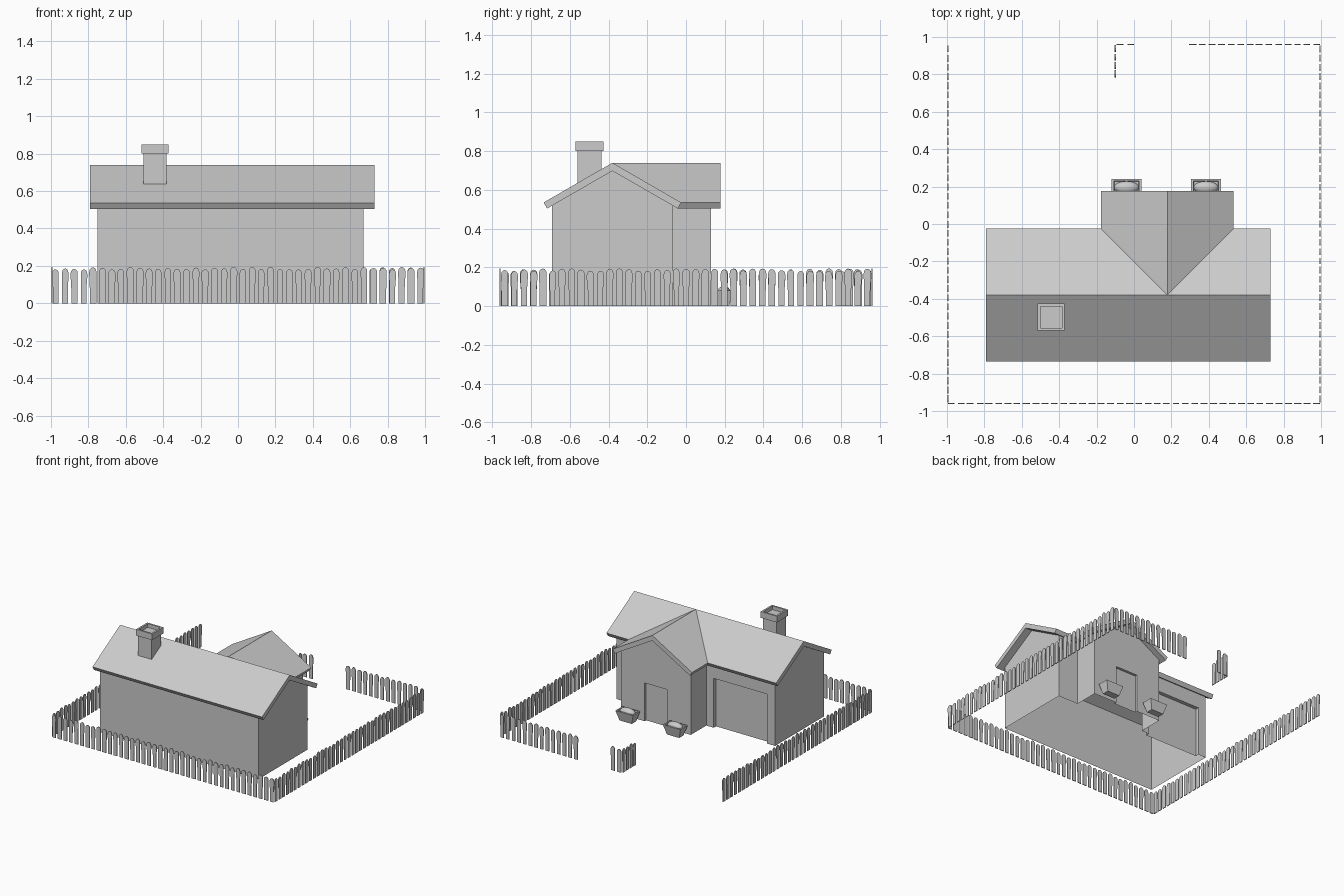
import bpy, bmesh, math, random
from mathutils import Matrix

if "Cube" in bpy.data.objects:
    bpy.data.objects.remove(bpy.data.objects["Cube"])

random.seed(4)
CX, CY = 0.178, -0.38            # wing ridge x, main ridge y
H = 0.312                        # half width of both wings (walls)
EAVE, APEX = 0.52, 0.70          # wall heights


def finish(name, bm, smooth=False):
    bmesh.ops.remove_doubles(bm, verts=bm.verts, dist=0.0005)
    bmesh.ops.recalc_face_normals(bm, faces=bm.faces)
    me = bpy.data.meshes.new(name)
    bm.to_mesh(me)
    bm.free()
    ob = bpy.data.objects.new(name, me)
    bpy.context.collection.objects.link(ob)
    if smooth:
        for p in me.polygons:
            p.use_smooth = True
    return ob


def face(bm, pts):
    return bm.faces.new([bm.verts.new(p) for p in pts])


def wall_with_opening(bm, x0, x1, y, top, ox0, ox1, oz, depth):
    """Wall facing +y with a recessed door panel reaching the ground."""
    outline = [(x0, 0), (ox0, 0), (ox0, oz), (ox1, oz), (ox1, 0), (x1, 0)] + top
    face(bm, [(x, y, z) for x, z in outline])
    notch = outline[1:5]
    for (xa, za), (xb, zb) in zip(notch, notch[1:]):
        face(bm, [(xa, y, za), (xb, y, zb), (xb, y - depth, zb), (xa, y - depth, za)])
    face(bm, [(x, y - depth, z) for x, z in notch])


# house walls: open-bottomed shell of two crossing gabled wings
bm = bmesh.new()
XL, XR, YF, YB, YW = -0.75, 0.67, CY - H, CY + H, 0.13
WL, WR = CX - H, CX + H
for x in (XL, XR):
    face(bm, [(x, YF, 0), (x, YB, 0), (x, YB, EAVE), (x, CY, APEX), (x, YF, EAVE)])
face(bm, [(XL, YF, 0), (XR, YF, 0), (XR, YF, EAVE), (XL, YF, EAVE)])
face(bm, [(WR, YB, 0), (XR, YB, 0), (XR, YB, EAVE), (WR, YB, EAVE)])
for x in (WL, WR):
    face(bm, [(x, YB, 0), (x, YW, 0), (x, YW, EAVE), (x, YB, EAVE)])
wall_with_opening(bm, XL, WL, YB, [(WL, EAVE), (XL, EAVE)], -0.68, -0.20, 0.40, 0.03)
wall_with_opening(bm, WL, WR, YW, [(WR, EAVE), (CX, APEX), (WL, EAVE)],
                  0.08, 0.28, 0.31, 0.02)
finish("house_walls", bm)

# roof: slabs swept along each ridge and mitred at the valleys
SLOPE = [(0, 0.698), (0.337, 0.504), (0.355, 0.535), (0, 0.74)]


def slab(bm, place, start, end, cap_start, cap_end):
    a = [place(start(u), u, z) for u, z in SLOPE]
    b = [place(end(u), u, z) for u, z in SLOPE]
    for i in range(3):
        face(bm, [a[i], a[i + 1], b[i + 1], b[i]])
    if cap_start:
        face(bm, a)
    if cap_end:
        face(bm, b)


bm = bmesh.new()
left, right = (lambda u: -0.79), (lambda u: 0.73)
front_half = lambda s, u, z: (s, CY - u, z)
back_half = lambda s, u, z: (s, CY + u, z)
slab(bm, front_half, left, right, True, True)
slab(bm, back_half, left, lambda u: CX - u, True, False)
slab(bm, back_half, lambda u: CX + u, right, False, True)
for side in (-1, 1):
    slab(bm, lambda s, u, z: (CX + side * u, s, z),
         lambda u: CY + u, lambda u: 0.177, False, True)
finish("roof", bm)


def frustum(bm, cx, cy, levels, cap_first=True, cap_last=True):
    """Stack of rectangles (half x, half y, z) joined into a skin."""
    rings = [[(cx + sx * hx, cy + sy * hy, z)
              for sx, sy in ((-1, -1), (1, -1), (1, 1), (-1, 1))] for hx, hy, z in levels]
    for a, b in zip(rings, rings[1:]):
        for i in range(4):
            j = (i + 1) % 4
            face(bm, [a[i], a[j], b[j], b[i]])
    if cap_first:
        face(bm, rings[0])
    if cap_last:
        face(bm, rings[-1])


# chimney with an overhanging hollow cap
bm = bmesh.new()
frustum(bm, -0.443, -0.498, [(0.061, 0.061, 0.60), (0.061, 0.061, 0.80), (0.072, 0.072, 0.80),
                             (0.072, 0.072, 0.85), (0.058, 0.058, 0.85), (0.058, 0.058, 0.82)])
finish("chimney", bm)

# planters beside the door, each with a mound of soil
for n, x in enumerate((-0.04, 0.385)):
    bm = bmesh.new()
    frustum(bm, x, 0.195, [(0.055, 0.028, 0), (0.079, 0.046, 0.08),
                           (0.068, 0.036, 0.08), (0.064, 0.033, 0.066)])
    finish("planter_%d" % (n + 1), bm)
    bm = bmesh.new()
    bmesh.ops.create_uvsphere(bm, u_segments=20, v_segments=10, radius=1,
                              matrix=Matrix.Translation((x, 0.195, 0.072))
                              @ Matrix.Diagonal((0.066, 0.034, 0.032, 1)))
    finish("planter_soil_%d" % (n + 1), bm, True)


# picket fence: thin round-topped boards, slightly irregular
def picket(bm, cx, cy, along_x):
    w = random.uniform(0.017, 0.0195)
    h = random.uniform(0.180, 0.195)
    neck = w * random.uniform(0.78, 0.95)
    lean = random.uniform(-0.002, 0.002)
    prof = [(-neck, 0), (neck, 0), (neck, 0.08), (w + lean, h - 0.045)]
    prof += [(w * math.cos(t) + lean, h - 0.022 + 0.022 * math.sin(t))
             for t in [math.pi * k / 6 for k in range(7)]]
    prof += [(-w + lean, h - 0.045), (-neck, 0.08)]
    d = 0.003
    rings = [[(cx + u, cy + s, z) if along_x else (cx + s, cy + u, z) for u, z in prof]
             for s in (-d, d)]
    a, b = rings
    face(bm, a)
    face(bm, b)
    for i in range(len(prof)):
        j = (i + 1) % len(prof)
        face(bm, [a[i], a[j], b[j], b[i]])


def fence(name, start, end, fixed, along_x):
    bm = bmesh.new()
    n = max(2, round((end - start) / 0.0495))
    for i in range(n):
        c = start + (end - start) * (i + 0.5) / n
        picket(bm, *((c, fixed) if along_x else (fixed, c)), along_x)
    finish(name, bm)


fence("fence_front", -1.0, 1.0, -0.96, True)
fence("fence_left", -0.96, 0.96, -0.995, False)
fence("fence_right", -0.96, 0.96, 0.995, False)
fence("fence_back", 0.29, 1.0, 0.96, True)
fence("fence_gate_post_run", -0.10, 0.01, 0.96, True)
fence("fence_path_side", 0.78, 0.96, -0.10, False)
